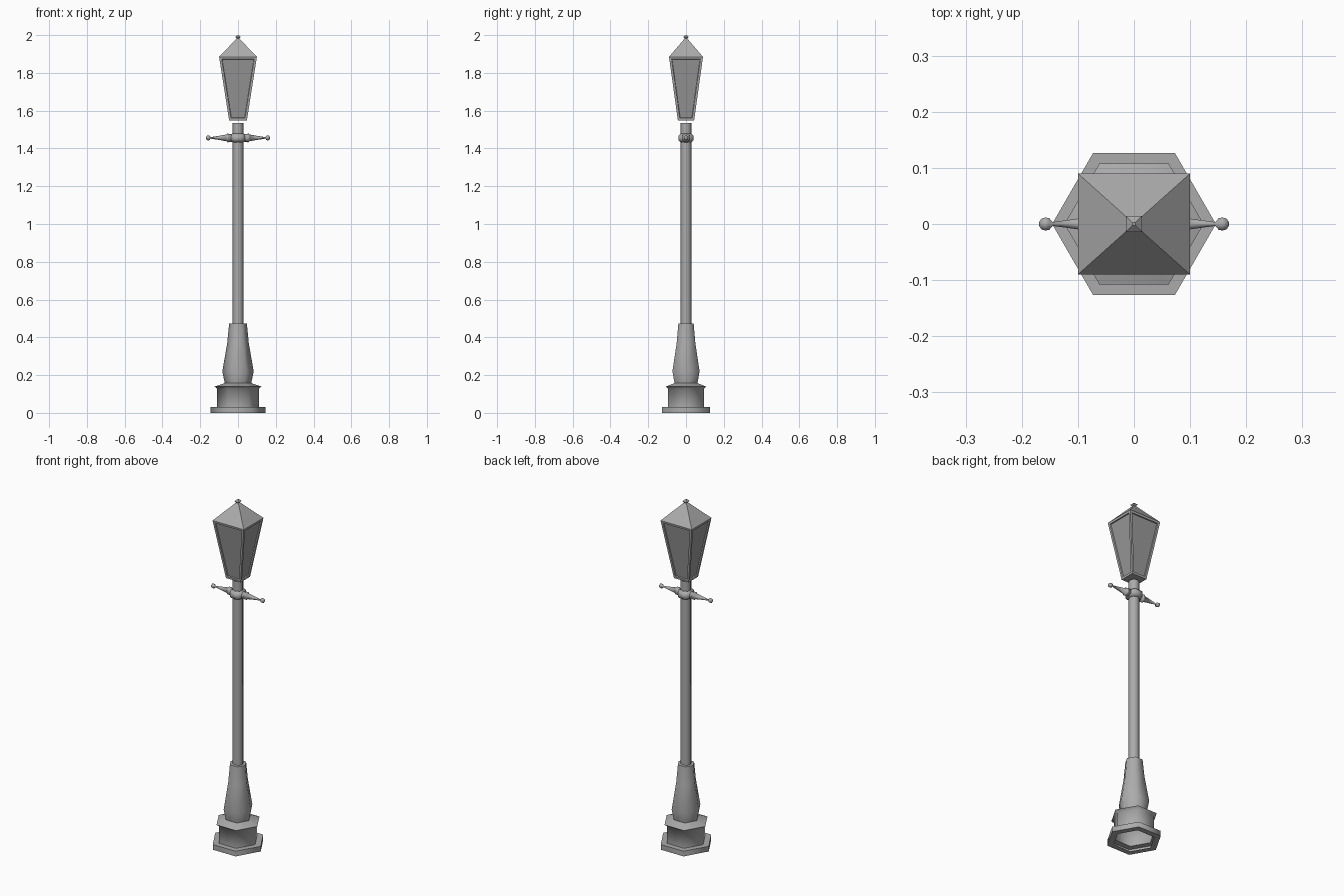
import bpy, bmesh, math
from mathutils import Matrix

if "Cube" in bpy.data.objects:
    bpy.data.objects.remove(bpy.data.objects["Cube"])


def grey(name, v):
    m = bpy.data.materials.new(name)
    m.diffuse_color = (v, v, v, 1)
    m.use_nodes = True
    m.node_tree.nodes["Principled BSDF"].inputs["Base Color"].default_value = m.diffuse_color
    return m


IRON = grey("iron", 0.41)
GLASS = grey("glass", 0.32)


def finish(bm, name, smooth=None):
    me = bpy.data.meshes.new(name)
    bmesh.ops.recalc_face_normals(bm, faces=bm.faces)
    bm.to_mesh(me)
    bm.free()
    me.materials.append(IRON)
    me.materials.append(GLASS)
    ob = bpy.data.objects.new(name, me)
    bpy.context.collection.objects.link(ob)
    if smooth:
        bpy.ops.object.select_all(action='DESELECT')
        ob.select_set(True)
        bpy.context.view_layer.objects.active = ob
        bpy.ops.object.shade_smooth_by_angle(angle=math.radians(smooth))
    return ob


def turned(name, profile, sides=6, caps=(True, True), smooth=62, along_x=False):
    """Revolve a (radius, height) profile with a given number of sides."""
    bm = bmesh.new()
    rings = []
    for r, z in profile:
        rings.append([bm.verts.new((r * math.cos(a), r * math.sin(a), z))
                      for a in (2 * math.pi * i / sides for i in range(sides))])
    for lo, hi in zip(rings, rings[1:]):
        for i in range(sides):
            j = (i + 1) % sides
            bm.faces.new((lo[i], lo[j], hi[j], hi[i]))
    if caps[0]:
        bm.faces.new(rings[0][::-1])
    if caps[1]:
        bm.faces.new(rings[-1])
    if along_x:
        bm.transform(Matrix.Rotation(math.pi / 2, 4, 'Y'))
    return finish(bm, name, smooth)


def frustum(bm, x0, y0, z0, x1, y1, z1):
    """Four-sided taper; returns the side faces."""
    lo, hi = [[bm.verts.new((sx * x, sy * y, z))
               for sx, sy in ((-1, -1), (1, -1), (1, 1), (-1, 1))]
              for x, y, z in ((x0, y0, z0), (x1, y1, z1))]
    bm.faces.new(lo[::-1])
    bm.faces.new(hi)
    return [bm.faces.new((lo[i], lo[(i + 1) % 4], hi[(i + 1) % 4], hi[i]))
            for i in range(4)]


# Hexagonal base: foot plate, drum and flange, hollow underneath
turned("base", [(0.11, 0.0), (0.146, 0.0), (0.146, 0.03), (0.11, 0.03),
                (0.11, 0.128), (0.124, 0.139), (0.07, 0.158)],
       caps=(False, False))

# Tapered lower column
turned("lower_column", [(0.07, 0.157), (0.083, 0.22), (0.057, 0.37), (0.047, 0.472)])

# Pole
turned("pole", [(0.028, 0.47), (0.028, 1.535)], sides=8)

# Collar around the pole
turned("collar", [(0.028, 1.432), (0.04, 1.437), (0.047, 1.447), (0.047, 1.465),
                  (0.04, 1.473), (0.028, 1.48)])

# Ladder bar: one arm with a ball end, mirrored
arm = turned("ladder_bar", [(0.021, 0.02), (0.021, 0.05), (0.024, 0.052), (0.023, 0.058),
                            (0.018, 0.06), (0.011, 0.10), (0.004, 0.145),
                            (0.012, 0.151), (0.0135, 0.158), (0.011, 0.165),
                            (0.004, 0.169)], sides=6, caps=(False, True),
             smooth=62, along_x=True)
arm.location.z = 1.456
arm.modifiers.new("mirror", 'MIRROR').use_axis = (True, False, False)

# Lantern body with recessed, darker panes
bm = bmesh.new()
panes = frustum(bm, 0.047, 0.043, 1.548, 0.10, 0.09, 1.885)
bmesh.ops.recalc_face_normals(bm, faces=bm.faces)
bmesh.ops.inset_individual(bm, faces=panes, thickness=0.012, use_even_offset=True)
bmesh.ops.inset_individual(bm, faces=panes, thickness=0.002, depth=-0.006,
                           use_even_offset=True)
for f in panes:
    f.material_index = 1
finish(bm, "lantern_body")

# Lantern roof
bm = bmesh.new()
frustum(bm, 0.10, 0.09, 1.885, 0.006, 0.006, 1.983)
finish(bm, "lantern_roof")

# Roof finial
bm = bmesh.new()
frustum(bm, 0.006, 0.006, 1.98, 0.014, 0.014, 1.99)
frustum(bm, 0.014, 0.014, 1.99, 0.003, 0.003, 2.0)
bmesh.ops.remove_doubles(bm, verts=bm.verts, dist=0.0001)
inner = [f for f in bm.faces if all(abs(v.co.z - 1.99) < 1e-4 for v in f.verts)]
bmesh.ops.delete(bm, geom=inner, context='FACES_ONLY')
finish(bm, "roof_finial")
